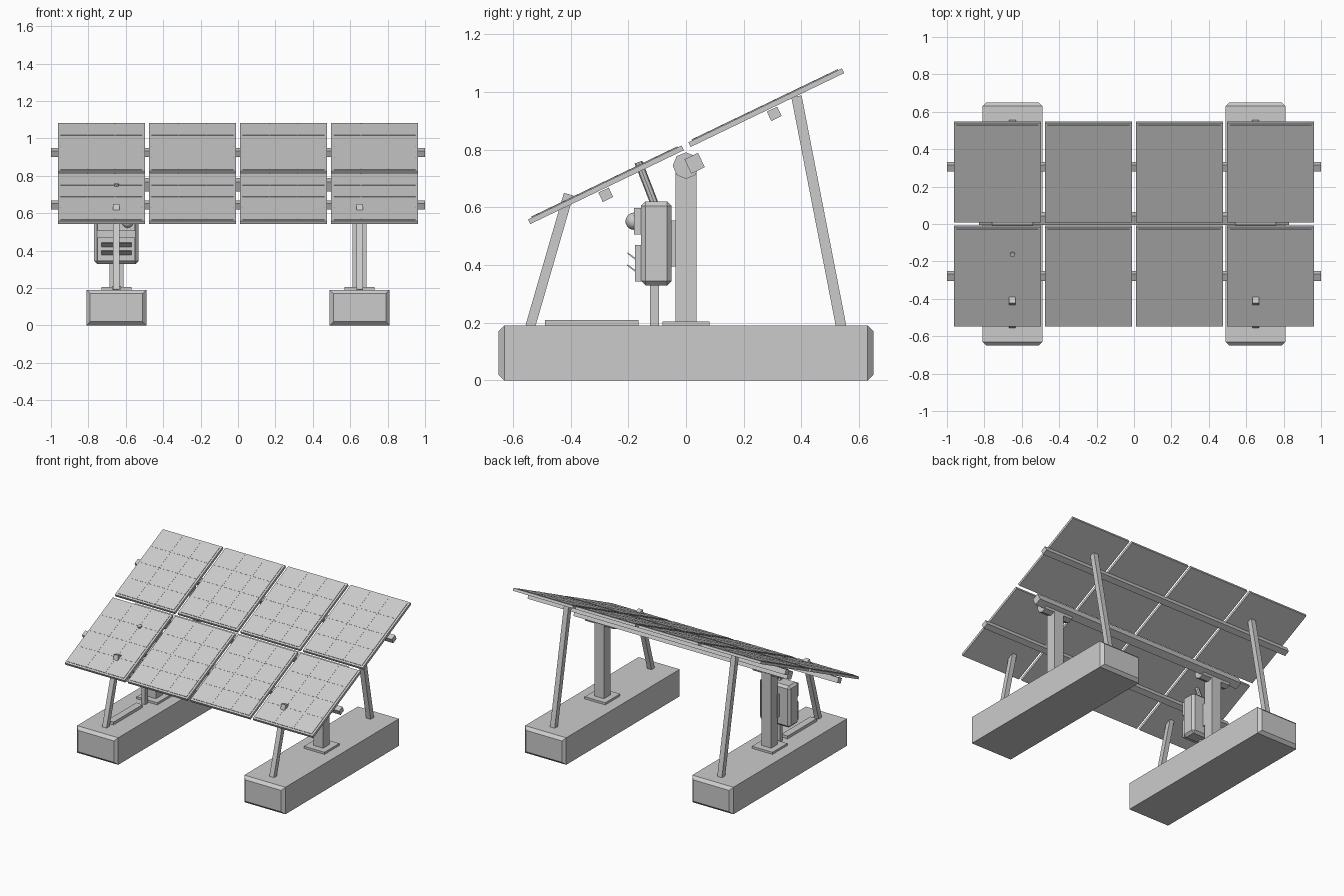
import bpy, bmesh, math
from mathutils import Matrix, Vector

if "Cube" in bpy.data.objects:
    bpy.data.objects.remove(bpy.data.objects["Cube"])

grey = bpy.data.materials.new("light_grey")
grey.diffuse_color = (0.6, 0.6, 0.6, 1)
grey.use_nodes = True
grey.node_tree.nodes["Principled BSDF"].inputs["Base Color"].default_value = grey.diffuse_color

ANGLE = math.atan(0.481)
TILT = Matrix.Translation((0, 0, 0.813)) @ Matrix.Rotation(ANGLE, 4, 'X')
SX = 0.65  # x of the two supports


def finish(name, bm, matrix=None):
    if matrix is not None:
        bm.transform(matrix)
    bmesh.ops.recalc_face_normals(bm, faces=bm.faces)
    me = bpy.data.meshes.new(name)
    bm.to_mesh(me)
    bm.free()
    me.materials.append(grey)
    ob = bpy.data.objects.new(name, me)
    bpy.context.collection.objects.link(ob)
    return ob


def add_box(bm, center, size):
    m = Matrix.Translation(center) @ Matrix.Diagonal((*size, 1))
    return bmesh.ops.create_cube(bm, size=1, matrix=m)["verts"]


def box(name, center, size, matrix=None, bevel=0):
    bm = bmesh.new()
    add_box(bm, center, size)
    if bevel:
        bmesh.ops.bevel(bm, geom=bm.edges[:], offset=bevel, segments=1, affect='EDGES')
    return finish(name, bm, matrix)


def along(a, b):
    # matrix placing local z along a-b, centred between them
    a, b = Vector(a), Vector(b)
    ang = math.atan2(-(b - a).y, (b - a).z)
    return Matrix.Translation((a + b) / 2) @ Matrix.Rotation(ang, 4, 'X'), (b - a).length


def strut(name, a, b, w):
    m, length = along(a, b)
    return box(name, (0, 0, 0), (w, w, length), m)


def tube(name, r, length, sides, matrix):
    bm = bmesh.new()
    bmesh.ops.create_cone(bm, cap_ends=True, segments=sides, radius1=r, radius2=r, depth=length)
    return finish(name, bm, matrix)


# supports: ballast block, post, cap and legs on each side
for side, sx in (("left", -SX), ("right", SX)):
    bm = bmesh.new()
    add_box(bm, (sx, 0, 0.095), (0.32, 1.3, 0.19))
    ends = [e for e in bm.edges if abs(e.verts[0].co.y - e.verts[1].co.y) < 1e-4]
    bmesh.ops.bevel(bm, geom=ends, offset=0.02, segments=1, affect='EDGES')
    finish(side + "_ballast_block", bm)
    box(side + "_base_plate", (sx, 0, 0.196), (0.16, 0.164, 0.018))
    box(side + "_post", (sx, 0, 0.46), (0.075, 0.073, 0.52))
    tube(side + "_pivot_cap", 0.046, 0.22, 8,
         Matrix.Translation((sx, 0, 0.745)) @ Matrix.Rotation(math.pi / 2, 4, 'Y'))
    strut(side + "_front_leg", (sx, -0.54, 0.187), (sx, -0.407, 0.646), 0.034)
    strut(side + "_rear_leg", (sx, 0.538, 0.187), (sx, 0.383, 0.985), 0.036)

# rails under the panels, following the tilt
box("front_rail", (0, -0.324, -0.032), (2, 0.04, 0.036), TILT)
box("rear_rail", (0, 0.324, -0.032), (2, 0.04, 0.036), TILT)
box("main_beam", (0, 0.001, -0.067), (1.66, 0.052, 0.055), TILT)

# panels: frame slab, raised glass and thin cell lines
W, L = 0.465, 0.591
GW, GL = W - 0.028, L - 0.028
for row, v in (("front", -0.3085), ("rear", 0.3085)):
    for i in range(4):
        u = (i - 1.5) * 0.487
        tag = f"{row}_panel_{i + 1}"
        box(tag + "_frame", (u, v, -0.001), (W, L, 0.018), TILT)
        box(tag + "_glass", (u, v, 0.009), (GW, GL, 0.004), TILT)
        bm = bmesh.new()
        for k in (-0.5, 0.5):
            add_box(bm, (u + k * GW / 3, v, 0.0112), (0.003, GL, 0.0014))
        for k in (-1, 0, 1):
            add_box(bm, (u, v + k * GL / 4, 0.0112), (GW, 0.005 if k == 0 else 0.003, 0.0016))
        finish(tag + "_cell_lines", bm, TILT)

# control cabinet in front of the left post
box("cabinet", (-SX, -0.103, 0.475), (0.238, 0.106, 0.292), bevel=0.016)
box("cabinet_vent_plate", (-SX, -0.165, 0.407), (0.2, 0.022, 0.126))
box("cabinet_upper_plate", (-SX, -0.167, 0.552), (0.2, 0.026, 0.092))
for n, z in (("upper", 0.431), ("lower", 0.389)):
    strut_m, length = along((-SX, -0.172, z - 0.012), (-SX, -0.203, z + 0.011))
    box(n + "_vent_slat", (0, 0, 0), (0.16, 0.005, length), strut_m)

# round lamp on the upper plate
bm = bmesh.new()
bmesh.ops.create_uvsphere(bm, u_segments=16, v_segments=10, radius=0.03)
lamp = finish("cabinet_lamp", bm, Matrix.Translation((-0.59, -0.18, 0.552)))
for p in lamp.data.polygons:
    p.use_smooth = True

# cabinet stand, bracket and cable runs
box("cabinet_stand", (-SX, -0.109, 0.262), (0.03, 0.03, 0.15))
box("cabinet_bracket", (-SX, -0.045, 0.475), (0.08, 0.03, 0.16))
box("cable_duct", (-SX, -0.327, 0.198), (0.05, 0.324, 0.024))
m, length = along((-SX, -0.108, 0.61), (-SX, -0.165, 0.757))
tube("cable_conduit", 0.014, length, 8, m)
